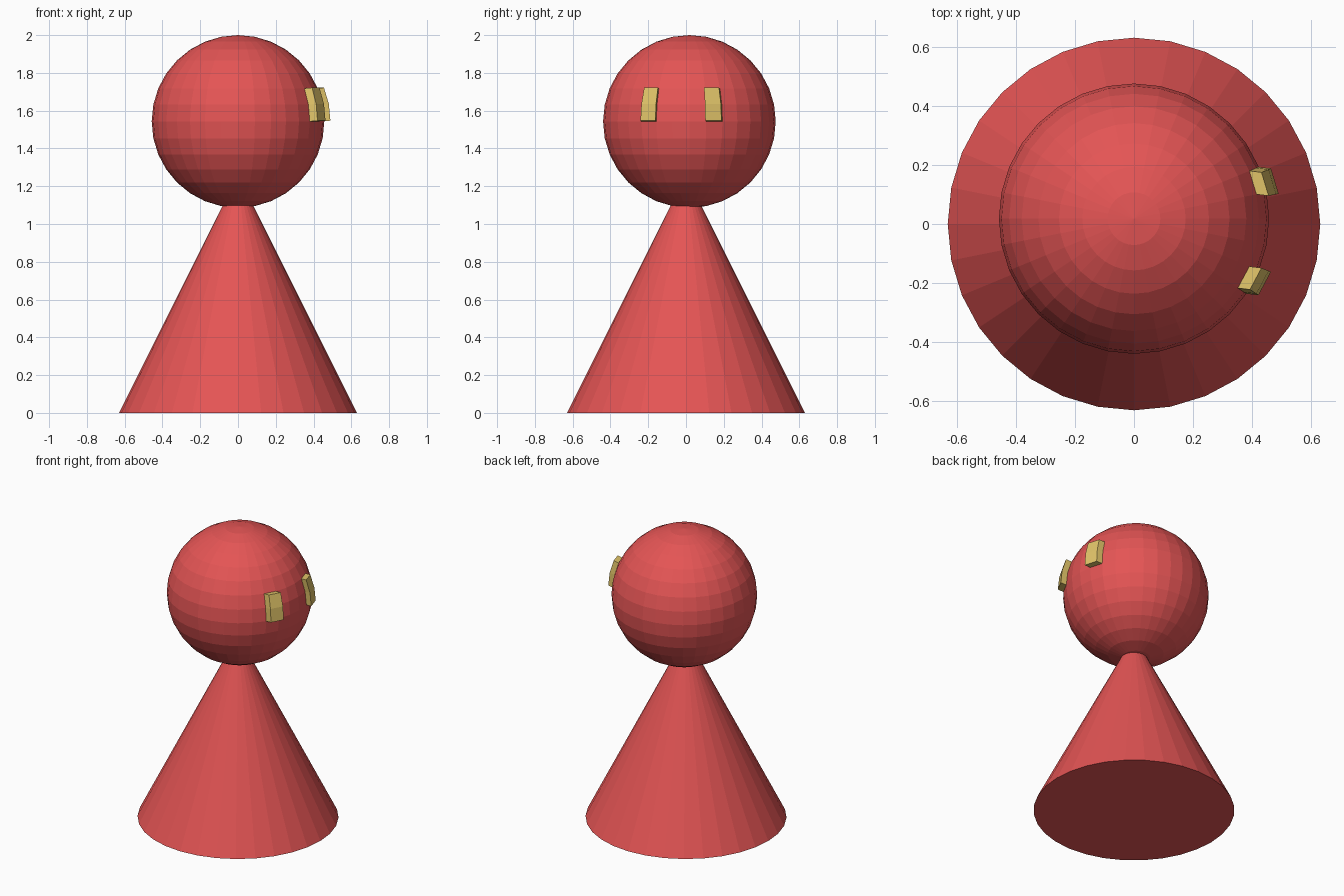
import bpy, bmesh
from math import atan2, degrees, hypot
from mathutils import Matrix, Vector

if "Cube" in bpy.data.objects:
    bpy.data.objects.remove(bpy.data.objects["Cube"])


def material(name, rgb):
    m = bpy.data.materials.new(name)
    m.diffuse_color = (*rgb, 1)
    m.use_nodes = True
    m.node_tree.nodes["Principled BSDF"].inputs["Base Color"].default_value = m.diffuse_color
    return m


def make_object(name, bm, mats):
    mesh = bpy.data.meshes.new(name)
    bm.to_mesh(mesh)
    bm.free()
    for m in mats:
        mesh.materials.append(m)
    obj = bpy.data.objects.new(name, mesh)
    bpy.context.collection.objects.link(obj)
    return obj


red = material("red", (0.78, 0.09, 0.09))
yellow = material("yellow", (0.75, 0.55, 0.14))

# Cone body, its tip buried in the head
bm = bmesh.new()
bmesh.ops.create_cone(bm, cap_ends=True, segments=32, radius1=0.63, radius2=0,
                      depth=1.26, matrix=Matrix.Translation((0, 0, 0.63)))
make_object("body", bm, [red])

# Faceted head
bm = bmesh.new()
bmesh.ops.create_uvsphere(bm, u_segments=32, v_segments=16, radius=0.457)

# Eyes: two columns of two faces each, pushed out towards +x
def is_eye(face):
    c = face.calc_center_median()
    lon = degrees(atan2(c.y, c.x))
    lat = degrees(atan2(c.z, hypot(c.x, c.y)))
    return 0 < lat < 22.5 and (11.25 < lon < 22.5 or -33.75 < lon < -22.5)

plain = {f for f in bm.faces if not is_eye(f)}
eyes = [f for f in bm.faces if f not in plain]
result = bmesh.ops.extrude_face_region(bm, geom=eyes)
moved = [g for g in result["geom"] if isinstance(g, bmesh.types.BMVert)]
bmesh.ops.translate(bm, verts=moved, vec=Vector((0.041, -0.005, 0.004)))
for f in bm.faces:
    f.material_index = 0 if f in plain else 1
bmesh.ops.recalc_face_normals(bm, faces=bm.faces[:])

head = make_object("head", bm, [red, yellow])
head.location = (0, 0.018, 1.543)
